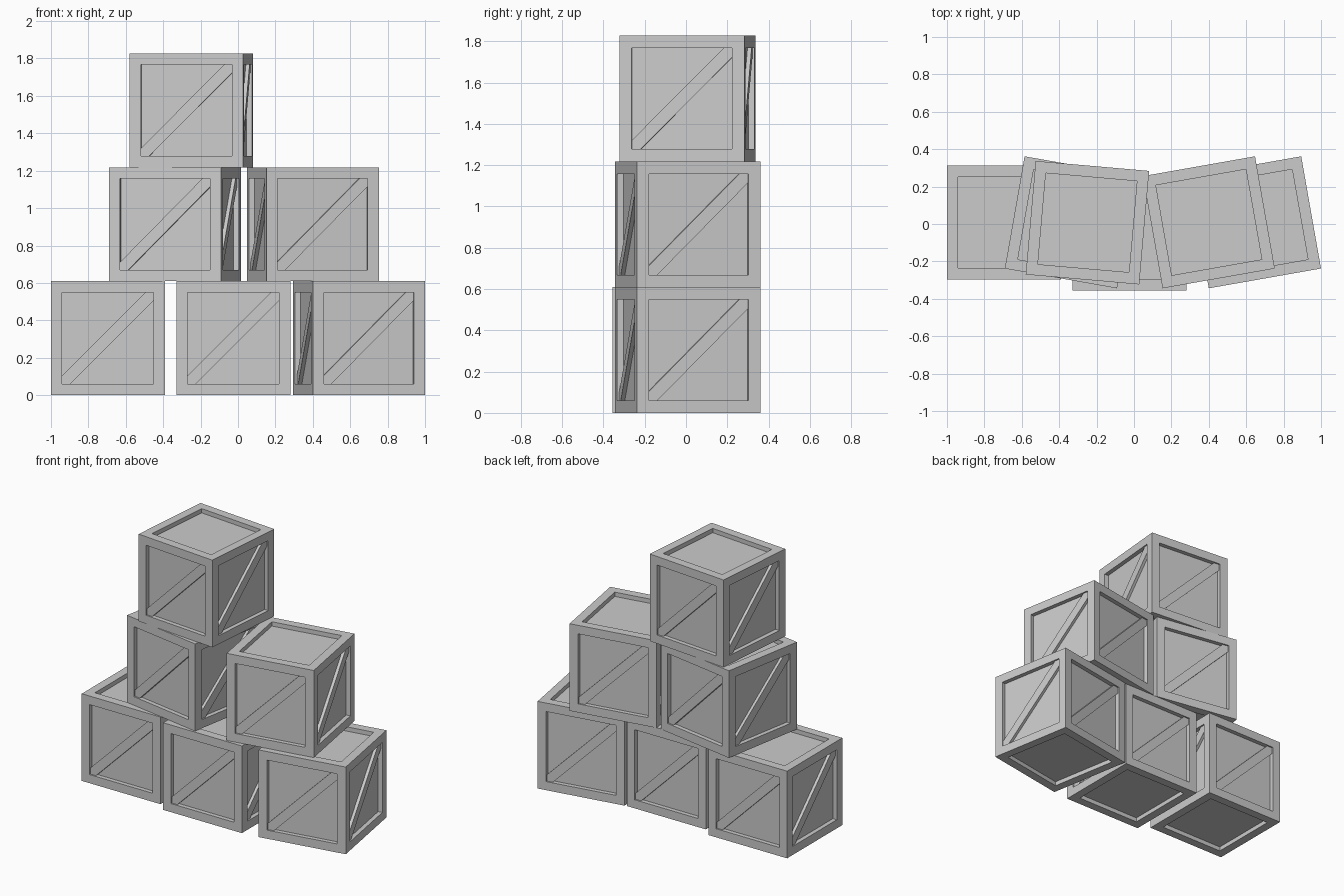
import bpy, bmesh
from math import radians
from mathutils import Matrix, Vector

if "Cube" in bpy.data.objects:
    bpy.data.objects.remove(bpy.data.objects["Cube"])

S = 0.609        # crate edge length
H = S / 2
FRAME = 0.06     # frame border width
DEPTH = 0.03     # panel recess
BRACE = 0.02     # brace thickness above the panel
P = H - FRAME    # panel half size
W = 0.043        # brace half width measured along the frame


def crate_mesh():
    bm = bmesh.new()
    # framed box with recessed panels on all six sides
    bmesh.ops.create_cube(bm, size=S)
    bmesh.ops.inset_individual(bm, faces=bm.faces[:], thickness=FRAME,
                               use_even_offset=True)
    panels = [f for f in bm.faces
              if all(max(abs(c) for c in v.co) > H - 1e-4 and
                     sorted(abs(c) for c in v.co)[1] < P + 1e-3 for v in f.verts)]
    for f in panels:
        n = f.normal.copy()
        new = bmesh.ops.extrude_discrete_faces(bm, faces=[f])["faces"][0]
        bmesh.ops.translate(bm, verts=new.verts[:], vec=-n * DEPTH)

    # diagonal brace on each of the four upright sides
    outline = [(-P, -P), (-P + W, -P), (P, P - W), (P, P), (P - W, P), (-P, -P + W)]
    y_panel = -H + DEPTH
    for k in range(4):
        rot = Matrix.Rotation(radians(90 * k), 3, 'Z')
        back = [bm.verts.new(rot @ Vector((x, y_panel, z))) for x, z in outline]
        front = [bm.verts.new(rot @ Vector((x, y_panel - BRACE, z))) for x, z in outline]
        bm.faces.new(front)
        for i in range(6):
            j = (i + 1) % 6
            bm.faces.new((front[i], back[i], back[j], front[j]))
    me = bpy.data.meshes.new("crate")
    bm.to_mesh(me)
    bm.free()
    return me


# stack: name, x, y, level, turn in degrees
crates = [
    ("crate_bottom_left", -0.696, 0.008, 0, 0),
    ("crate_bottom_middle", -0.025, -0.052, 0, 0),
    ("crate_bottom_right", 0.647, 0.009, 0, 10),
    ("crate_middle_left", -0.338, 0.009, 1, -10),
    ("crate_middle_right", 0.400, 0.009, 1, 10),
    ("crate_top", -0.249, 0.007, 2, -5),
]
mesh = crate_mesh()
for name, x, y, level, turn in crates:
    ob = bpy.data.objects.new(name, mesh)
    ob.location = (x, y, H + level * S)
    ob.rotation_euler.z = radians(turn)
    bpy.context.collection.objects.link(ob)
